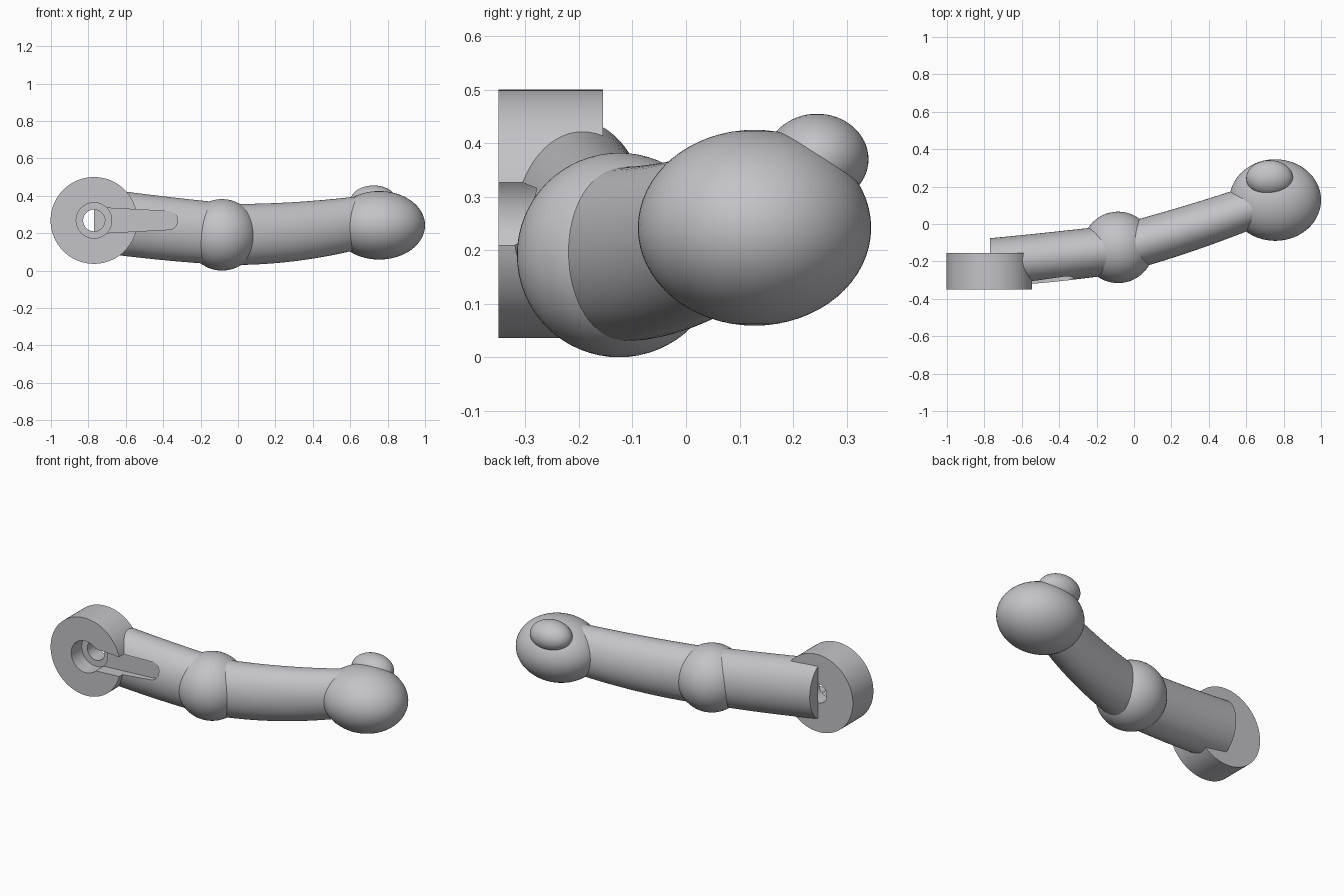
import bpy
import bmesh
import math
from mathutils import Matrix, Vector

if "Cube" in bpy.data.objects:
    bpy.data.objects.remove(bpy.data.objects["Cube"], do_unlink=True)

grey = bpy.data.materials.new("light_grey")
grey.use_nodes = True
grey.diffuse_color = (0.55, 0.55, 0.58, 1)
grey.node_tree.nodes["Principled BSDF"].inputs["Base Color"].default_value = grey.diffuse_color

HUB = Vector((-0.77, 0, 0.268))
FRONT, BACK = -0.35, -0.155


def finish(name, bm):
    bmesh.ops.recalc_face_normals(bm, faces=bm.faces)
    mesh = bpy.data.meshes.new(name)
    bm.to_mesh(mesh)
    bm.free()
    mesh.materials.append(grey)
    obj = bpy.data.objects.new(name, mesh)
    bpy.context.collection.objects.link(obj)
    return obj


def ellipsoid(name, centre, radii):
    bm = bmesh.new()
    place = Matrix.Translation(centre) @ Matrix.Diagonal((*radii, 1))
    bmesh.ops.create_uvsphere(bm, u_segments=64, v_segments=32, radius=1, matrix=place)
    return finish(name, bm)


def extrude_outline(name, outline, y0, y1):
    """Closed (x, z) outline pushed along y."""
    bm = bmesh.new()
    face = bm.faces.new([bm.verts.new((x, y0, z)) for x, z in outline])
    new = bmesh.ops.extrude_face_region(bm, geom=[face])["geom"]
    verts = [v for v in new if isinstance(v, bmesh.types.BMVert)]
    bmesh.ops.translate(bm, verts=verts, vec=(0, y1 - y0, 0))
    return finish(name, bm)


def arc(x, z, r, start, end, n):
    return [(x + r * math.cos(math.radians(start + (end - start) * i / n)),
             z + r * math.sin(math.radians(start + (end - start) * i / n)))
            for i in range(n + 1)]


def disc(name, r, y0, y1):
    return extrude_outline(name, arc(HUB.x, HUB.z, r, 0, 360, 96)[:-1], y0, y1)


def limb(name, a, b, c, steps=24, sides=64):
    """Curved oval tube through three stations (x, y, z, half depth, half height)."""
    a, b, c = Vector(a), Vector(b), Vector(c)
    bm = bmesh.new()
    rings = []
    for i in range(steps + 1):
        x = a[0] + (c[0] - a[0]) * i / steps
        wa = (x - b[0]) * (x - c[0]) / ((a[0] - b[0]) * (a[0] - c[0]))
        wb = (x - a[0]) * (x - c[0]) / ((b[0] - a[0]) * (b[0] - c[0]))
        _, y, z, ry, rz = a * wa + b * wb + c * (1 - wa - wb)
        angles = [math.tau * k / sides for k in range(sides)]
        rings.append([bm.verts.new((x, y + ry * math.cos(t), z + rz * math.sin(t)))
                      for t in angles])
    for r0, r1 in zip(rings, rings[1:]):
        for k in range(sides):
            n = (k + 1) % sides
            bm.faces.new((r0[k], r0[n], r1[n], r1[k]))
    bm.faces.new(rings[0])
    bm.faces.new(rings[-1])
    return finish(name, bm)


# Solid parts
mount_disc = disc("mount_disc", 0.232, FRONT, BACK)
upper_limb = limb("upper_limb",
                  (-0.77, -0.21, 0.272, 0.134, 0.173),
                  (-0.45, -0.178, 0.232, 0.134, 0.171),
                  (-0.085, -0.135, 0.197, 0.132, 0.166))
lower_limb = limb("lower_limb",
                  (-0.085, -0.135, 0.193, 0.131, 0.163),
                  (0.3, -0.022, 0.208, 0.128, 0.158),
                  (0.68, 0.11, 0.262, 0.118, 0.14))
joint_ball = ellipsoid("joint_ball", (-0.085, -0.125, 0.191), (0.191, 0.191, 0.191))
end_ball = ellipsoid("end_ball", (0.755, 0.128, 0.242), (0.245, 0.218, 0.183))
small_bump = ellipsoid("small_bump", (0.725, 0.245, 0.37), (0.125, 0.096, 0.085))

# Cutters for the hole, the counterbore and the tapered slot
slot = [(HUB.x, HUB.z + 0.07)] + arc(-0.372, HUB.z, 0.049, 90, -90, 24) + [(HUB.x, HUB.z - 0.07)]
cutters = [
    extrude_outline("slot_cutter", slot, FRONT - 0.1, -0.275),
    disc("counterbore_cutter", 0.095, FRONT - 0.1, -0.25),
    disc("hole_cutter", 0.058, FRONT - 0.1, BACK + 0.001),
]
for part in (mount_disc, upper_limb):
    bpy.context.view_layer.objects.active = part
    for cutter in cutters:
        cutter.hide_render = True
        mod = part.modifiers.new(cutter.name, "BOOLEAN")
        mod.operation = "DIFFERENCE"
        mod.solver = "EXACT"
        mod.object = cutter
        bpy.ops.object.modifier_apply(modifier=mod.name)
for cutter in cutters:
    bpy.data.objects.remove(cutter, do_unlink=True)

# Smooth shading with sharp rims
for part in (mount_disc, upper_limb, lower_limb, joint_ball, end_ball, small_bump):
    bpy.ops.object.select_all(action="DESELECT")
    part.select_set(True)
    bpy.context.view_layer.objects.active = part
    bpy.ops.object.shade_smooth_by_angle(angle=math.radians(30))
